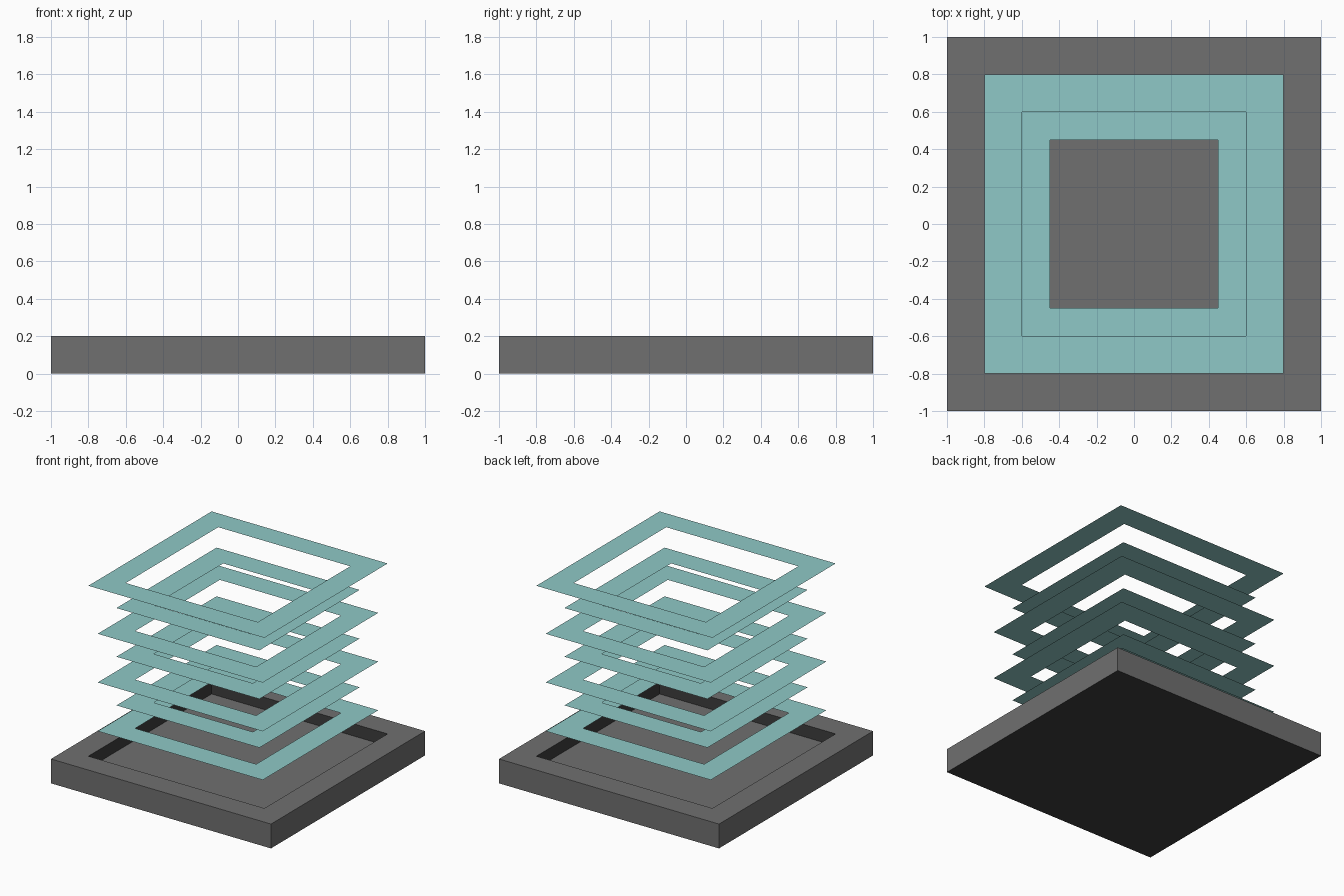
import bpy, bmesh

if "Cube" in bpy.data.objects:
    bpy.data.objects.remove(bpy.data.objects["Cube"])


def material(name, rgb):
    m = bpy.data.materials.new(name)
    m.diffuse_color = (*rgb, 1)
    m.use_nodes = True
    m.node_tree.nodes["Principled BSDF"].inputs["Base Color"].default_value = m.diffuse_color
    return m


grey = material("stone grey", (0.162, 0.162, 0.162))
dark = material("dark grey", (0.047, 0.047, 0.047))
teal = material("pale teal", (0.275, 0.584, 0.571))


def finish(name, bm, mats):
    me = bpy.data.meshes.new(name)
    bm.to_mesh(me)
    bm.free()
    for m in mats:
        me.materials.append(m)
    ob = bpy.data.objects.new(name, me)
    bpy.context.collection.objects.link(ob)
    return ob


def square(bm, h, z):
    return [bm.verts.new((x * h, y * h, z))
            for x, y in ((-1, -1), (1, -1), (1, 1), (-1, 1))]


def bridge(bm, a, b, mat=0):
    for i in range(4):
        j = (i + 1) % 4
        bm.faces.new((a[i], a[j], b[j], b[i])).material_index = mat


# Base tray: grey outside, rim and floor; dark underside and recess walls
bm = bmesh.new()
loops = [square(bm, h, z) for h, z in ((1, 0), (1, 0.2), (0.8, 0.2), (0.8, 0.1))]
for k, mat in enumerate((0, 0, 1)):
    bridge(bm, loops[k], loops[k + 1], mat)
bm.faces.new(loops[3])
bm.faces.new(loops[0][::-1]).material_index = 1
finish("base_tray", bm, [grey, dark])

# Floating flat square rings, alternating wide and narrow, largest on top
for i in range(7):
    outer = 0.8 if i == 6 else (0.75, 0.65)[i % 2]
    z = 0.4 + 0.2 * i
    bm = bmesh.new()
    bridge(bm, square(bm, outer, z), square(bm, outer - 0.2, z))
    finish(f"beam_ring_{i + 1}", bm, [teal])
